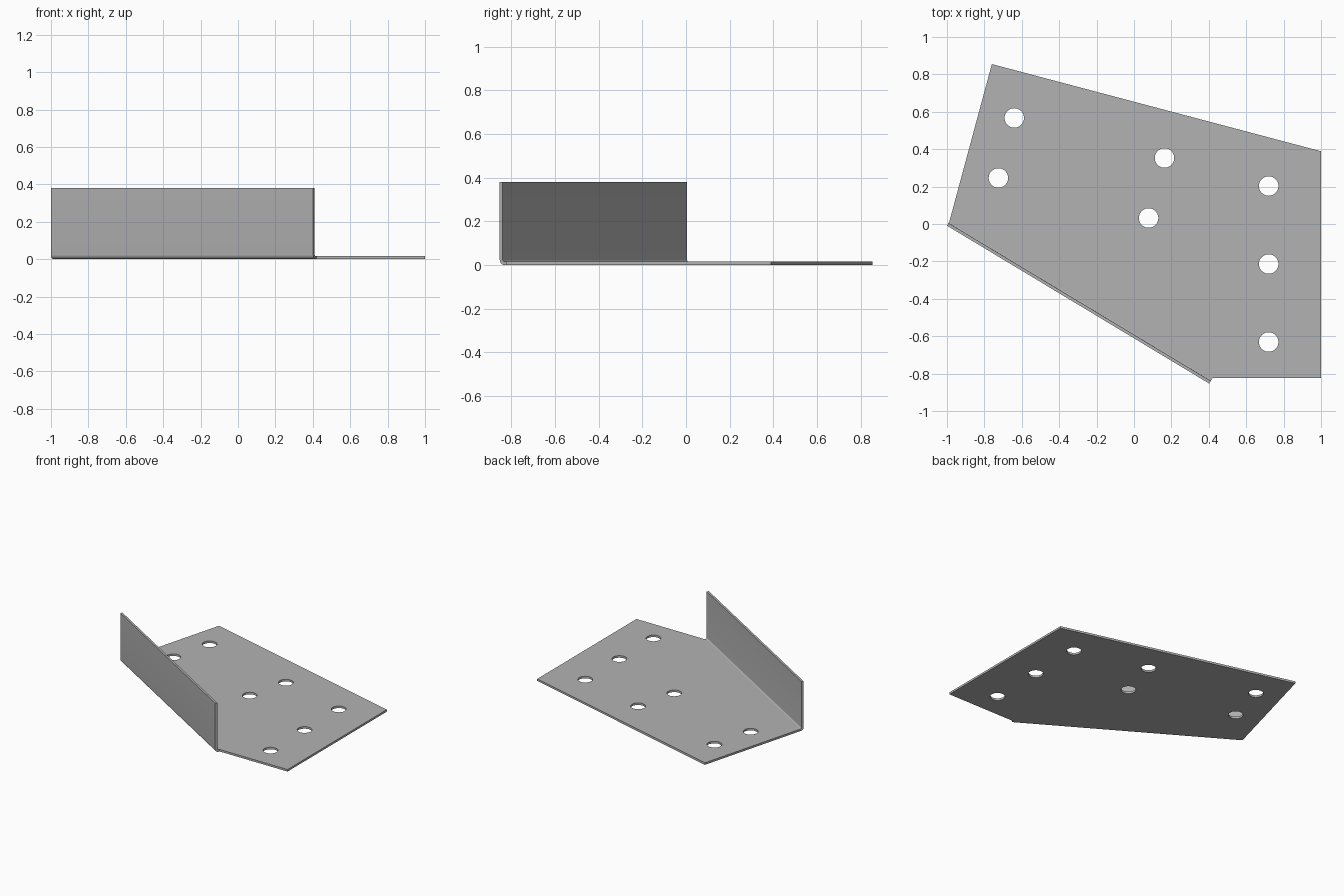
import bpy, bmesh, math
from mathutils import Vector

cube = bpy.data.objects.get("Cube")
if cube:
    bpy.data.objects.remove(cube, do_unlink=True)

THICK, HEIGHT, BEND = 0.016, 0.38, 0.024
HOLE_RADIUS = 0.052

# Single sheet metal colour
steel = bpy.data.materials.new("grey_steel")
steel.use_nodes = True
colour = (0.45, 0.45, 0.45, 1)
steel.diffuse_color = colour
steel.node_tree.nodes["Principled BSDF"].inputs["Base Color"].default_value = colour


def prism(name, outline, sweep):
    """Extrude a closed outline along a vector into a solid."""
    bm = bmesh.new()
    face = bm.faces.new([bm.verts.new(p) for p in outline])
    grown = bmesh.ops.extrude_face_region(bm, geom=[face])["geom"]
    moved = [g for g in grown if isinstance(g, bmesh.types.BMVert)]
    bmesh.ops.translate(bm, verts=moved, vec=sweep)
    bmesh.ops.recalc_face_normals(bm, faces=bm.faces)
    mesh = bpy.data.meshes.new(name)
    bm.to_mesh(mesh)
    bm.free()
    obj = bpy.data.objects.new(name, mesh)
    bpy.context.collection.objects.link(obj)
    mesh.materials.append(steel)
    return obj


# Fold line of the flange, seen from above
start, end = Vector((-1, -0.009, 0)), Vector((0.402, -0.853, 0))
along = end - start
inward = Vector((-along.y, along.x, 0)).normalized()

# Flat base plate, beginning where the bend ends
corners = [start + inward * BEND, end + inward * BEND]
corners += [Vector(c) for c in
            ((0.42, -0.823, 0), (1, -0.823, 0), (1, 0.389, 0), (-0.76, 0.855, 0))]
plate = prism("base_plate", corners, Vector((0, 0, THICK)))

# Bolt holes
holes = [(-0.64, 0.567), (-0.725, 0.246), (0.163, 0.353), (0.078, 0.032),
         (0.72, 0.203), (0.72, -0.214), (0.72, -0.631)]
steps = 40
ring = [Vector((math.cos(2 * math.pi * i / steps), math.sin(2 * math.pi * i / steps), 0))
        * HOLE_RADIUS for i in range(steps)]
for x, y in holes:
    cutter = prism("hole_cutter", [p + Vector((x, y, -0.1)) for p in ring], Vector((0, 0, 0.3)))
    cutter.hide_render = True
    cut = plate.modifiers.new("bolt_hole", 'BOOLEAN')
    cut.operation, cut.solver, cut.object = 'DIFFERENCE', 'EXACT', cutter
    bpy.context.view_layer.objects.active = plate
    bpy.ops.object.modifier_apply(modifier=cut.name)
    bpy.data.objects.remove(cutter, do_unlink=True)


# Upright flange with its rounded bend
def bend_arc(radius):
    angles = [math.pi / 2 * i / 8 for i in range(9)]
    return [(BEND - radius * math.sin(a), BEND - radius * math.cos(a)) for a in angles]


profile = bend_arc(BEND) + [(0, HEIGHT), (THICK, HEIGHT)] + bend_arc(BEND - THICK)[::-1]
flange = prism("side_flange",
               [start + inward * u + Vector((0, 0, z)) for u, z in profile], along)

# Smooth curved walls, keep sheet edges crisp
for obj in (plate, flange):
    bpy.ops.object.select_all(action='DESELECT')
    obj.select_set(True)
    bpy.context.view_layer.objects.active = obj
    bpy.ops.object.shade_smooth_by_angle(angle=math.radians(30))
